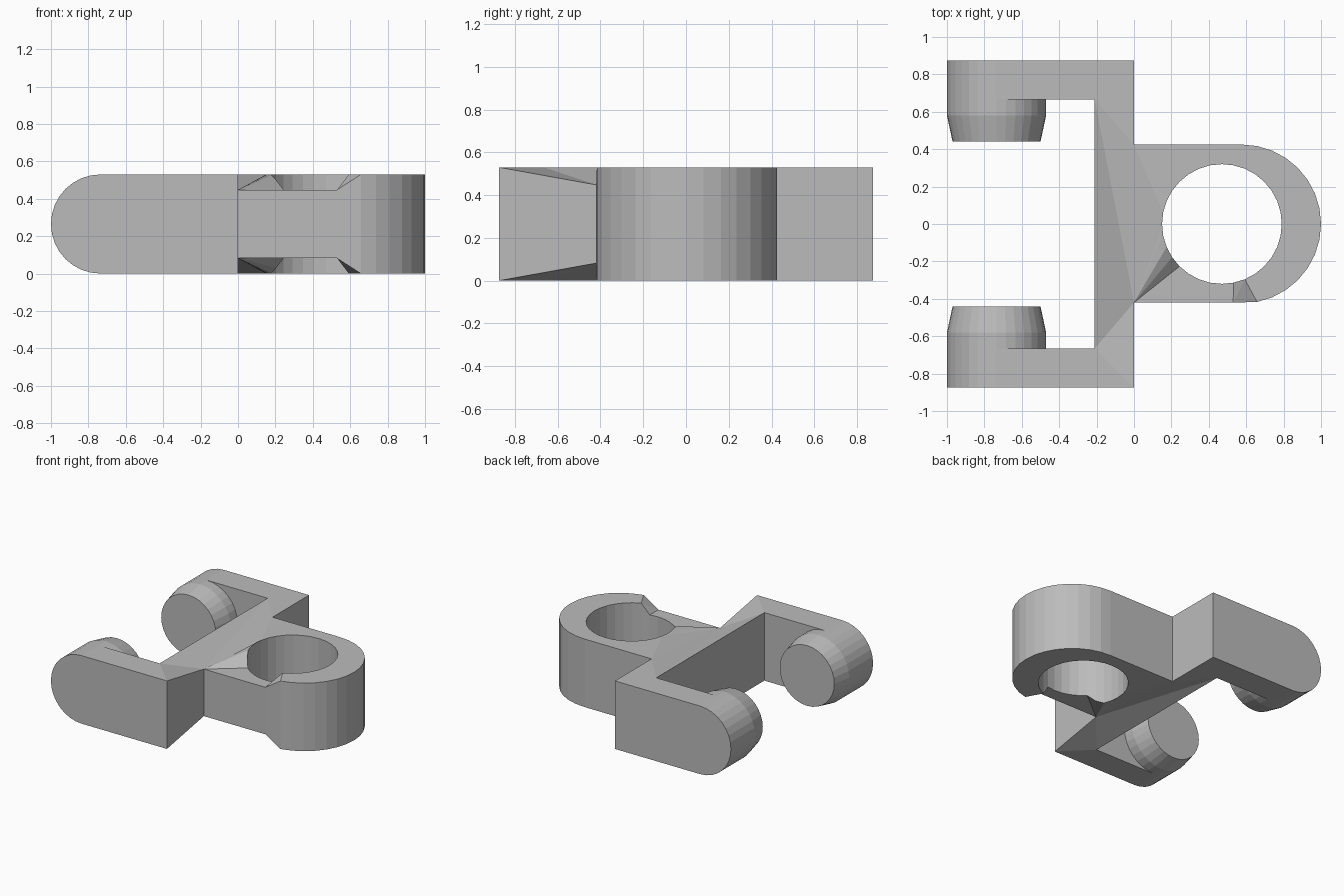
import bpy, bmesh, math

if "Cube" in bpy.data.objects:
    bpy.data.objects.remove(bpy.data.objects["Cube"])

H, R = 0.265, 0.265            # half height, arm end radius
PIN_X = -0.735
grey = bpy.data.materials.new("plain_grey")
grey.diffuse_color = (0.5, 0.5, 0.5, 1)
grey.use_nodes = True
grey.node_tree.nodes["Principled BSDF"].inputs["Base Color"].default_value = grey.diffuse_color


def finish(bm, name):
    bmesh.ops.remove_doubles(bm, verts=bm.verts, dist=0.0005)
    bmesh.ops.recalc_face_normals(bm, faces=bm.faces)
    me = bpy.data.meshes.new(name)
    bm.to_mesh(me)
    bm.free()
    me.materials.append(grey)
    ob = bpy.data.objects.new(name, me)
    bpy.context.collection.objects.link(ob)
    return ob


bm = bmesh.new()


def face(pts):
    return bm.faces.new([bm.verts.new(p) for p in pts])


def caps(pts):
    # same face on the top and, mirrored, on the bottom
    for s in (1, -1):
        face([(x, y, H + s * h) for x, y, h in pts])


def walls(pts):
    # vertical walls along a line of (x, y, half height)
    for (x, y, h), (u, v, k) in zip(pts, pts[1:]):
        face([(x, y, H - h), (u, v, H - k), (u, v, H + k), (x, y, H + h)])


# key corners of the link: full height, and the lowered side
low = 0.183
A, A2, B = (-0.21, -0.665, H), (-0.21, -0.875, H), (0, -0.875, H)
D, D2, C = (-0.21, 0.665, H), (-0.21, 0.875, H), (0, 0.875, H)
E, P, Q = (0, 0.425, H), (0, -0.42, low), (0.53, -0.42, low)


def hole(k):
    # k counts 1/32 turns from +x, lowered between -12 and -7
    a = k * math.pi / 16
    h = low if -12 <= k <= -7 else 0.235 if k == -13 else H
    return (0.47 + 0.32 * math.cos(a), 0.32 * math.sin(a), h)


outer = [(0.575 + 0.425 * math.cos(k * math.pi / 16),
          0.425 * math.sin(k * math.pi / 16), H) for k in range(8, -8, -1)]

# crossbar faces
caps([A, A2, B])
caps([D, D2, C])
caps([A, B, P])
caps([A, P, D])
caps([D, P, E])
caps([D, E, C])
# web between crossbar and ring
caps([P, E, hole(-17)])
for k in range(-17, -12):
    caps([P, hole(k), hole(k + 1)])
# lowered flat and the step up to the ring
caps([P, Q] + [hole(k) for k in range(-7, -13, -1)])
caps([Q, outer[-1], hole(-6)])
caps([Q, hole(-6), hole(-7)])
# ring
caps([E] + outer + [hole(k) for k in range(-6, 16)])
# side walls
walls([A2, B, P, Q] + outer[::-1] + [E, C, D2])
walls([A, D])
walls([hole(k) for k in range(-16, 17)])

# arms with rounded ends
prof = [(-0.21, 2 * H)] + [(PIN_X + R * math.cos(a), H + R * math.sin(a)) for a in
        [math.pi / 2 + i * math.pi / 16 for i in range(17)]] + [(-0.21, 0)]
for s in (1, -1):
    for y in (0.665, 0.875):
        face([(x, s * y, z) for x, z in prof])
    for (x, z), (u, w) in zip(prof, prof[1:]):
        face([(x, s * 0.665, z), (u, s * 0.665, w), (u, s * 0.875, w), (x, s * 0.875, z)])
finish(bm, "forked_link")

# tapered pins facing each other
for s, name in ((1, "back_pin"), (-1, "front_pin")):
    bm = bmesh.new()
    rings = [[bm.verts.new((PIN_X + r * math.cos(i * math.pi / 16), s * y,
                            H + r * math.sin(i * math.pi / 16))) for i in range(32)]
             for r, y in ((R, 0.665), (R, 0.58), (0.235, 0.44))]
    for a, b in zip(rings, rings[1:]):
        for i in range(32):
            j = (i + 1) % 32
            bm.faces.new((a[i], a[j], b[j], b[i]))
    bm.faces.new(rings[-1])
    bm.faces.new(rings[0])
    finish(bm, name)
